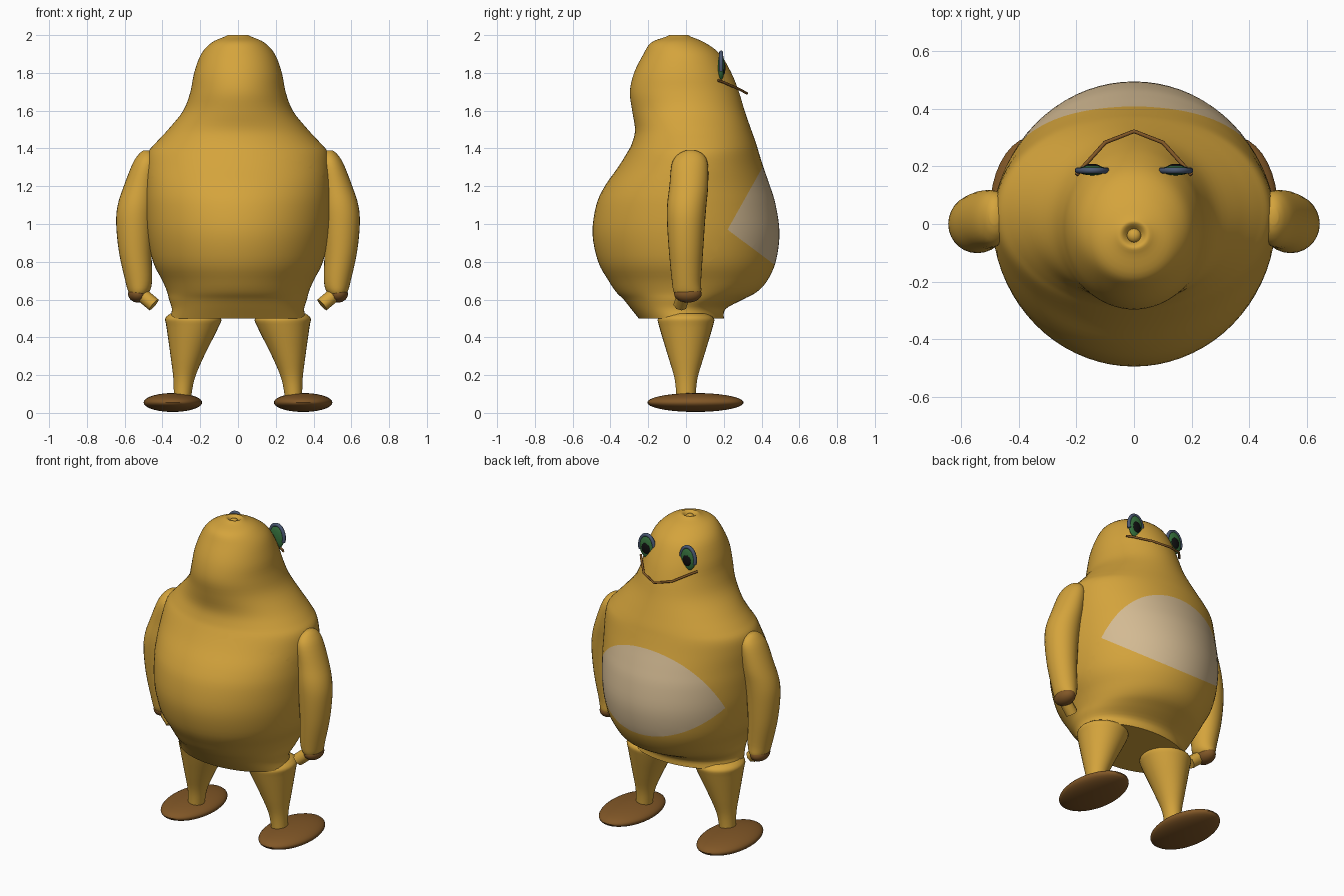
import bpy
import bmesh
from math import sin, cos, pi, radians
from mathutils import Vector, Matrix

cube = bpy.data.objects.get("Cube")
if cube:
    bpy.data.objects.remove(cube, do_unlink=True)


def material(name, rgb):
    m = bpy.data.materials.new(name)
    m.use_nodes = True
    m.diffuse_color = (*rgb, 1)
    m.node_tree.nodes["Principled BSDF"].inputs["Base Color"].default_value = (*rgb, 1)
    return m


GOLD = material("golden skin", (0.66, 0.37, 0.045))
CREAM = material("cream belly", (0.65, 0.49, 0.29))
BROWN = material("brown", (0.22, 0.095, 0.02))
BLUE = material("blue grey lid", (0.07, 0.1, 0.17))
GREEN = material("green iris", (0.04, 0.18, 0.05))
BLACK = material("black pupil", (0.005, 0.005, 0.005))


def finish(name, bm, *mats):
    bmesh.ops.recalc_face_normals(bm, faces=bm.faces)
    mesh = bpy.data.meshes.new(name)
    bm.to_mesh(mesh)
    bm.free()
    ob = bpy.data.objects.new(name, mesh)
    bpy.context.collection.objects.link(ob)
    for m in mats:
        mesh.materials.append(m)
    bpy.ops.object.select_all(action='DESELECT')
    ob.select_set(True)
    bpy.context.view_layer.objects.active = ob
    bpy.ops.object.shade_smooth_by_angle(angle=radians(45))
    return ob


def spline(rows, steps):
    """Catmull-Rom interpolation through rows of numbers."""
    rows = [Vector(r) for r in rows]
    out = []
    for i in range(len(rows) - 1):
        a, b, c, d = (rows[min(max(i + k, 0), len(rows) - 1)] for k in (-1, 0, 1, 2))
        for s in range(steps):
            t = s / steps
            out.append(0.5 * (2 * b + (c - a) * t + (2 * a - 5 * b + 4 * c - d) * t ** 2
                              + (3 * b - a - 3 * c + d) * t ** 3))
    return out + [rows[-1]]


def loft(rows, sides, steps=4):
    """Stack of ellipses from rows of z, x min, x max, y min, y max."""
    bm = bmesh.new()
    last = None
    for z, x0, x1, y0, y1 in spline(rows, steps):
        ring = [bm.verts.new(((x0 + x1) / 2 + (x1 - x0) / 2 * sin(2 * pi * i / sides),
                              (y0 + y1) / 2 + (y1 - y0) / 2 * cos(2 * pi * i / sides), z))
                for i in range(sides)]
        if last:
            for i in range(sides):
                j = (i + 1) % sides
                bm.faces.new((last[i], last[j], ring[j], ring[i]))
        else:
            bm.faces.new(ring)
        last = ring
    bm.faces.new(last)
    return bm


def ellipsoid(name, centre, radii, mat, segments=28):
    bm = bmesh.new()
    bmesh.ops.create_uvsphere(bm, u_segments=segments, v_segments=segments // 2, radius=1,
                              matrix=Matrix.Translation(centre) @ Matrix.Diagonal((*radii, 1)))
    return finish(name, bm, mat)


def tube(name, points, radius, mat):
    """Round wire through points, as a mesh."""
    cu = bpy.data.curves.new(name, 'CURVE')
    cu.dimensions = '3D'
    cu.bevel_depth = radius
    cu.bevel_resolution = 2
    cu.use_fill_caps = True
    sp = cu.splines.new('POLY')
    sp.points.add(len(points) - 1)
    for p, co in zip(sp.points, points):
        p.co = (*co, 1)
    cu.materials.append(mat)
    ob = bpy.data.objects.new(name, cu)
    bpy.context.collection.objects.link(ob)
    return ob


# Body and head: z, half width, back, front
body_rows = [
    (0.5, 0.36, -0.25, 0.2), (0.55, 0.35, -0.29, 0.21), (0.6, 0.365, -0.33, 0.3),
    (0.64, 0.375, -0.37, 0.375), (0.7, 0.4, -0.41, 0.43), (0.8, 0.45, -0.465, 0.475),
    (0.95, 0.48, -0.495, 0.495), (1.1, 0.49, -0.475, 0.475), (1.2, 0.49, -0.43, 0.445),
    (1.3, 0.488, -0.36, 0.41), (1.38, 0.475, -0.31, 0.385), (1.43, 0.435, -0.285, 0.37),
    (1.5, 0.37, -0.27, 0.345), (1.6, 0.29, -0.285, 0.31), (1.7, 0.252, -0.297, 0.28),
    (1.8, 0.232, -0.275, 0.24), (1.9, 0.195, -0.225, 0.18), (1.96, 0.14, -0.185, 0.1),
    (1.99, 0.075, -0.11, 0.03), (2.0, 0.045, -0.08, 0.005), (1.975, 0.02, -0.06, -0.02)]
bm = loft([(z, -w, w, y0, y1) for z, w, y0, y1 in body_rows], 72)

# Belly patch: two slanted cuts meeting at a corner on each flank
corner = Vector((0, 0.22, 0.97))
upper, lower = Vector((0, 1, -0.56)), Vector((0, 1, 1.34))
for normal in (upper, lower):
    bmesh.ops.bisect_plane(bm, geom=bm.verts[:] + bm.edges[:] + bm.faces[:],
                           plane_co=corner, plane_no=normal)
for f in bm.faces:
    offset = f.calc_center_median() - corner
    if offset.dot(upper) > 0 and offset.dot(lower) > 0:
        f.material_index = 1
finish("body", bm, GOLD, CREAM)
ellipsoid("crown_knob", (0, -0.04, 1.977), (0.025, 0.025, 0.02), GOLD, 16)

arm_rows = [
    (0.61, 0.505, 0.56, -0.04, 0.06), (0.64, 0.47, 0.58, -0.065, 0.08),
    (0.7, 0.455, 0.597, -0.075, 0.08), (0.85, 0.457, 0.63, -0.09, 0.09),
    (1.0, 0.45, 0.645, -0.1, 0.1), (1.1, 0.44, 0.637, -0.1, 0.108),
    (1.2, 0.43, 0.605, -0.088, 0.117), (1.32, 0.42, 0.558, -0.075, 0.115),
    (1.37, 0.44, 0.525, -0.04, 0.09), (1.39, 0.47, 0.5, 0, 0.05)]
leg_rows = [
    (0.07, 0.25, 0.34, -0.05, 0.05), (0.18, 0.23, 0.342, -0.06, 0.06),
    (0.3, 0.18, 0.357, -0.095, 0.095), (0.45, 0.105, 0.378, -0.14, 0.14),
    (0.5, 0.09, 0.385, -0.148, 0.148), (0.525, 0.14, 0.36, -0.11, 0.11)]


def mirrored(rows, s):
    return [(z, *sorted((s * a, s * b)), y0, y1) for z, a, b, y0, y1 in rows]


for side, s in (("left", 1), ("right", -1)):
    finish(side + "_arm", loft(mirrored(arm_rows, s), 28), GOLD)
    ellipsoid(side + "_cuff", (s * 0.53, 0.01, 0.63), (0.052, 0.073, 0.046), BROWN)
    # Short hand stub pointing inward
    tube(side + "_hand", [(s * 0.52, -0.01, 0.635), (s * 0.445, -0.03, 0.572)], 0.038, GOLD)
    finish(side + "_leg", loft(mirrored(leg_rows, s), 32), GOLD)
    ellipsoid(side + "_foot", (s * 0.345, 0.05, 0.055), (0.155, 0.255, 0.05), BROWN, 36)

    # Eye with iris, pupil and an arched lid
    ex, ey, ez = s * 0.145, 0.186, 1.835
    ellipsoid(side + "_iris", (ex, ey, ez), (0.052, 0.017, 0.074), GREEN)
    ellipsoid(side + "_pupil", (ex, ey + 0.012, ez - 0.008), (0.029, 0.011, 0.036), BLACK, 20)
    arc = [radians(a) for a in range(-20, 201, 10)]
    tube(side + "_eyelid", [(ex + 0.05 * cos(a), ey, ez + 0.073 * sin(a)) for a in arc],
         0.011, BLUE)

# Mouth wire
half = [(0.2, 0.17, 1.76), (0.175, 0.2, 1.75), (0.1, 0.283, 1.713)]
tube("mouth", [(-x, y, z) for x, y, z in half] + [(0, 0.322, 1.692)] + half[::-1], 0.007, BROWN)
